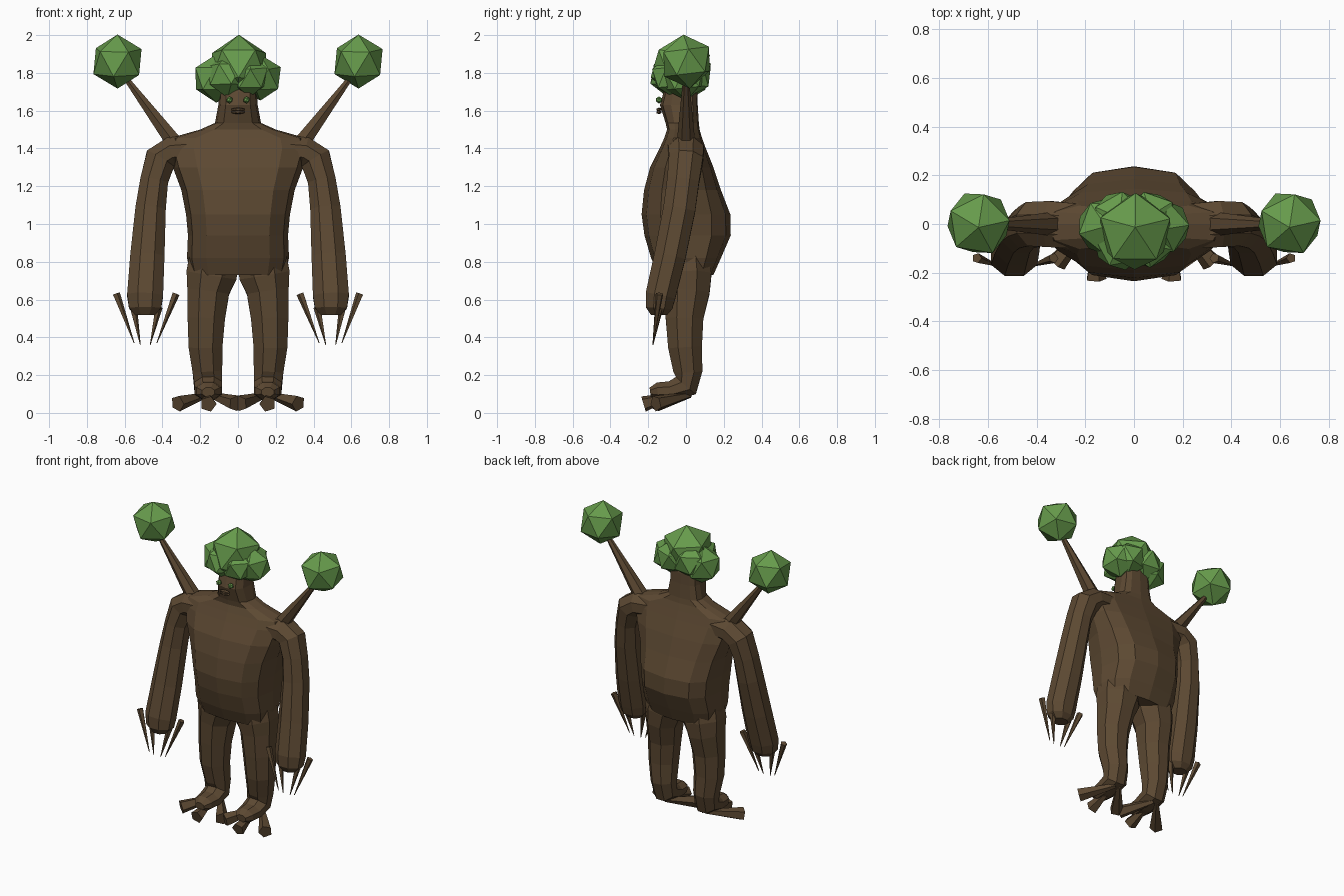
import bpy, bmesh, math
from mathutils import Vector, Matrix


def material(name, rgb):
    m = bpy.data.materials.new(name)
    m.diffuse_color = (*rgb, 1)
    return m


BARK = material("bark brown", (0.108, 0.066, 0.032))
LEAF = material("leaf green", (0.135, 0.33, 0.072))


def finish(name, bm, mat):
    bmesh.ops.recalc_face_normals(bm, faces=bm.faces)
    me = bpy.data.meshes.new(name)
    bm.to_mesh(me)
    bm.free()
    me.materials.append(mat)
    ob = bpy.data.objects.new(name, me)
    bpy.context.collection.objects.link(ob)
    return ob


def skin(name, rings, mat):
    """Bridge rings of points and cap both ends."""
    bm = bmesh.new()
    rows = [[bm.verts.new(p) for p in ring] for ring in rings]
    n = len(rows[0])
    for a, b in zip(rows, rows[1:]):
        for i in range(n):
            j = (i + 1) % n
            bm.faces.new((a[i], a[j], b[j], b[i]))
    bm.faces.new(rows[0])
    bm.faces.new(rows[-1])
    return finish(name, bm, mat)


def limb(name, path, ref, sides, side, mat=BARK):
    """Tube along (x, y, z, radius across, radius along ref) points."""
    pts = [Vector(p[:3]) for p in path]
    rings = []
    for i, p in enumerate(path):
        t = (pts[min(i + 1, len(pts) - 1)] - pts[max(i - 1, 0)]).normalized()
        u = t.cross(ref).normalized()
        v = u.cross(t)
        ring = []
        for k in range(sides):
            a = 2 * math.pi * (k + 0.5) / sides
            q = pts[i] + u * p[3] * math.cos(a) + v * p[4] * math.sin(a)
            ring.append((q.x * side, q.y, q.z))
        rings.append(ring)
    return skin(name, rings, mat)


def spike(name, a, b, ra, rb, sides, side):
    return limb(name, [(*a, ra, ra), (*b, rb, rb)], Vector((0, 1, 0)), sides, side)


def ball(name, c, r, mat, spin=0.0, tilt=0.0, scale=(1, 1, 1)):
    bm = bmesh.new()
    m = (Matrix.Translation(c) @ Matrix.Diagonal((*scale, 1))
         @ Matrix.Rotation(tilt, 4, 'X') @ Matrix.Rotation(spin, 4, 'Z'))
    bmesh.ops.create_icosphere(bm, subdivisions=1, radius=r, matrix=m)
    return finish(name, bm, mat)


# Trunk with neck and head: height, half width, front y, back y
trunk = [(0.73, 0.25, -0.145, 0.145), (0.82, 0.27, -0.185, 0.185),
         (0.94, 0.265, -0.22, 0.237), (1.05, 0.275, -0.235, 0.235),
         (1.18, 0.30, -0.222, 0.185), (1.30, 0.345, -0.19, 0.145),
         (1.40, 0.375, -0.14, 0.105), (1.455, 0.36, -0.115, 0.085),
         (1.50, 0.20, -0.10, 0.072), (1.535, 0.122, -0.108, 0.068),
         (1.63, 0.104, -0.138, 0.062), (1.70, 0.10, -0.118, 0.06),
         (1.76, 0.09, -0.07, 0.05)]
rings = []
for z, w, yf, yb in trunk:
    ring = []
    for k in range(12):
        a = 2 * math.pi * k / 12
        c, s = math.cos(a), math.sin(a)
        x = math.copysign(abs(c) ** 0.68, c) if k % 6 != 3 else 0
        y = (yb if s > 0 else yf) * abs(s) ** 0.8
        ring.append((w * x, y, z))
    rings.append(ring)
skin("trunk", rings, BARK)

# Mouth lips
for z in (1.606, 1.592):
    ball("lip", (0, -0.143, z), 0.02, BARK, 0.3, 0, (2.0, 0.8, 0.55))

# Limb paths
arm = [(0.22, -0.01, 1.395, 0.08, 0.10), (0.35, 0, 1.385, 0.084, 0.102),
       (0.41, 0, 1.345, 0.09, 0.098), (0.444, -0.015, 1.23, 0.08, 0.092),
       (0.463, -0.035, 1.08, 0.087, 0.092), (0.480, -0.085, 0.83, 0.098, 0.090),
       (0.492, -0.135, 0.62, 0.103, 0.086), (0.492, -0.143, 0.555, 0.092, 0.076),
       (0.492, -0.143, 0.517, 0.055, 0.045)]
leg = [(0.125, 0, 0.84, 0.13, 0.14), (0.14, 0.005, 0.73, 0.14, 0.145),
       (0.158, 0.005, 0.64, 0.130, 0.120), (0.168, -0.008, 0.5, 0.108, 0.107),
       (0.172, -0.005, 0.35, 0.097, 0.097), (0.162, 0.01, 0.22, 0.083, 0.085),
       (0.158, 0.0, 0.145, 0.075, 0.08), (0.157, -0.08, 0.118, 0.054, 0.078),
       (0.157, -0.15, 0.115, 0.050, 0.067), (0.157, -0.19, 0.11, 0.026, 0.036)]

claws = [((0.645, -0.14, 0.63), (0.55, -0.175, 0.37)),
         ((0.555, -0.14, 0.56), (0.517, -0.175, 0.36)),
         ((0.42, -0.14, 0.56), (0.465, -0.175, 0.36)),
         ((0.33, -0.14, 0.63), (0.43, -0.175, 0.37))]
toes = [((0.17, 0.02, 0.095), (0.32, -0.16, 0.05)),
        ((0.157, -0.08, 0.09), (0.157, -0.225, 0.047)),
        ((0.145, 0.02, 0.095), (0.012, -0.16, 0.05))]

for side, tag in ((1, "left"), (-1, "right")):
    limb(tag + "_arm", arm, Vector((0, 1, 0)), 8, side)
    limb(tag + "_leg", leg, Vector((1, 0, 0)), 8, side)
    for a, b in claws:
        spike(tag + "_claw", a, b, 0.021, 0.002, 5, side)
    for a, b in toes:
        spike(tag + "_toe", a, b, 0.016, 0.044, 5, side)
    # Shoulder branch with its leaf ball
    spike(tag + "_branch", (0.345, 0, 1.44), (0.60, 0, 1.78), 0.048, 0.015, 6, side)
    ball(tag + "_leaf_ball", (0.638 * side, 0.003, 1.86), 0.144, LEAF, 0.15, 0.12)
    # Eye
    ball(tag + "_eye", (0.045 * side, -0.143, 1.657), 0.019, LEAF)

# Leafy crown: x, y, z, radius, spin
crown = [(0.005, -0.03, 1.835, 0.168, 0.3), (-0.115, -0.01, 1.77, 0.128, 0.9),
         (0.118, -0.01, 1.775, 0.122, 0.1), (0.07, 0.025, 1.79, 0.118, 0.6),
         (-0.06, 0.025, 1.795, 0.12, 0.2), (0.06, -0.075, 1.78, 0.112, 1.0),
         (-0.055, -0.08, 1.785, 0.118, 0.5)]
for i, (x, y, z, r, spin) in enumerate(crown):
    ball("crown_leaf", (x, y, z), r, LEAF, spin, 0.1 * (i % 3 - 1))
